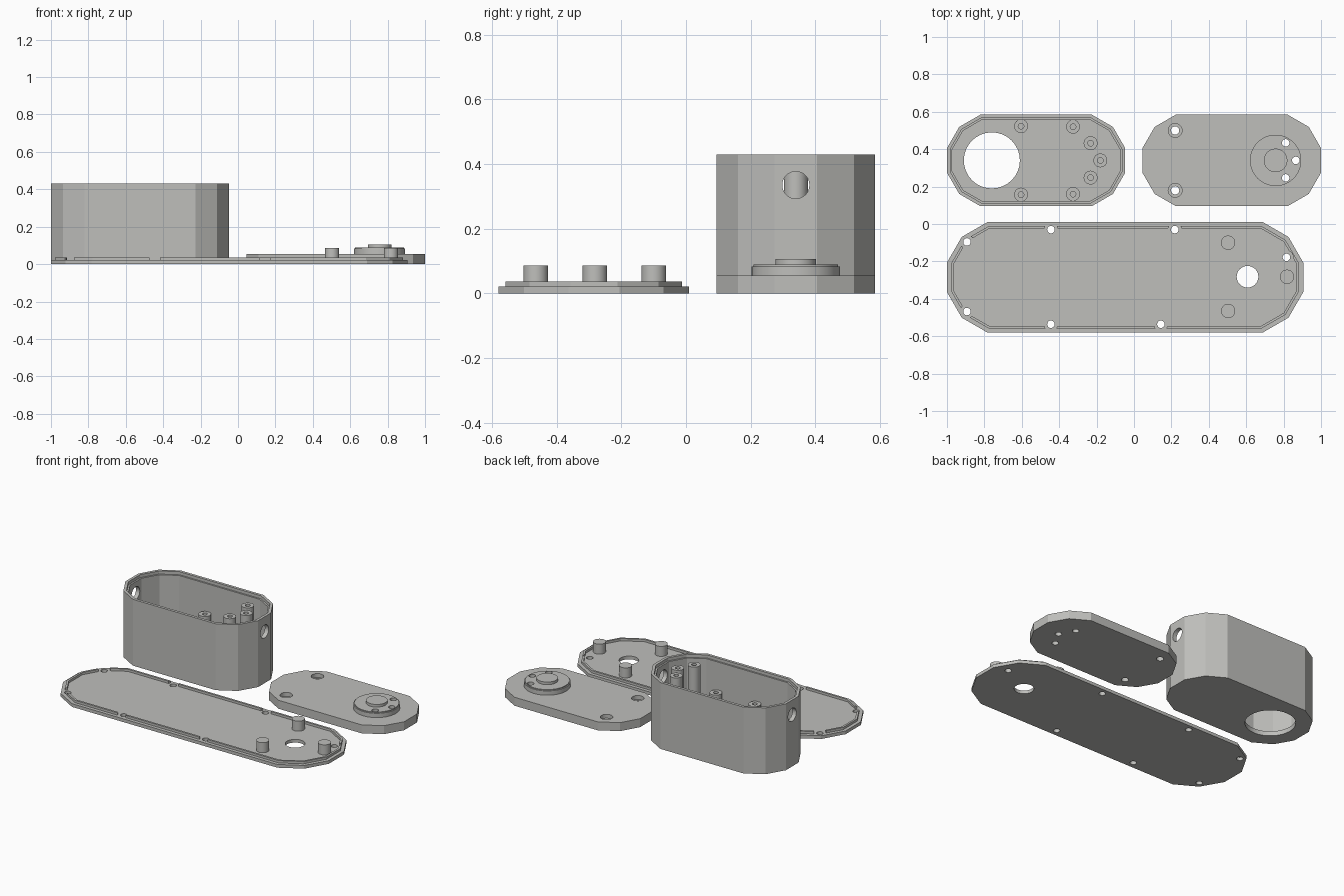
import bpy, bmesh, math

if "Cube" in bpy.data.objects:
    bpy.data.objects.remove(bpy.data.objects["Cube"])

grey = bpy.data.materials.new("grey_plastic")
grey.diffuse_color = (0.52, 0.52, 0.50, 1)
grey.use_nodes = True
grey.node_tree.nodes["Principled BSDF"].inputs["Base Color"].default_value = grey.diffuse_color


def capsule(x0, x1, cy, half, inset=0.0):
    """Long outline whose ends are halves of a 12-sided polygon."""
    r = (half - inset) / math.cos(math.radians(15))
    pts = []
    for cx, start in ((x1 - half, -75), (x0 + half, 105)):
        for i in range(6):
            a = math.radians(start + 30 * i)
            pts.append((cx + r * math.cos(a), cy + r * math.sin(a)))
    return pts


def circle(cx, cy, r, n=32):
    return [(cx + r * math.cos(2 * math.pi * i / n),
             cy + r * math.sin(2 * math.pi * i / n)) for i in range(n)]


def prism(name, pts, z0, z1):
    bm = bmesh.new()
    face = bm.faces.new([bm.verts.new((x, y, z0)) for x, y in pts])
    ext = bmesh.ops.extrude_face_region(bm, geom=[face])
    for v in ext["geom"]:
        if isinstance(v, bmesh.types.BMVert):
            v.co.z = z1
    bmesh.ops.recalc_face_normals(bm, faces=bm.faces)
    me = bpy.data.meshes.new(name)
    bm.to_mesh(me)
    bm.free()
    me.materials.append(grey)
    ob = bpy.data.objects.new(name, me)
    bpy.context.collection.objects.link(ob)
    return ob


def boolean(ob, tool, op="DIFFERENCE"):
    """Apply a boolean and remove the helper."""
    mod = ob.modifiers.new("bool", "BOOLEAN")
    mod.operation, mod.object, mod.solver = op, tool, "EXACT"
    bpy.context.view_layer.objects.active = ob
    bpy.ops.object.modifier_apply(modifier=mod.name)
    bpy.data.objects.remove(tool)


def drill(ob, x, y, r, z0, z1):
    boolean(ob, prism("cutter", circle(x, y, r), z0, z1))


def smooth(ob, angle):
    bpy.ops.object.select_all(action="DESELECT")
    ob.select_set(True)
    bpy.context.view_layer.objects.active = ob
    bpy.ops.object.shade_smooth_by_angle(angle=math.radians(angle))


# Open box with a stepped rim
CY, HALF = 0.34, 0.245
BOX = (-1.0, -0.047, CY, HALF)
box = prism("box", capsule(*BOX), 0, 0.43)
boolean(box, prism("cutter", capsule(*BOX, 0.028), 0.03, 0.5))
boolean(box, prism("cutter", capsule(*BOX, 0.018), 0.41, 0.5))
drill(box, -0.76, CY, 0.15, -0.1, 0.1)

# Cable hole through both end walls
bar = prism("cutter", circle(0, 0, 0.042), -1.2, 1.2)
bar.rotation_euler = (0, math.pi / 2, 0)
bar.location = (0, CY, 0.335)
bpy.context.view_layer.update()
boolean(box, bar)
smooth(box, 25)

# Hollow screw posts inside the box: four short, three tall
posts = [(-0.604, 0.183, 0.23), (-0.604, -0.183, 0.23),
         (-0.326, 0.18, 0.23), (-0.326, -0.18, 0.23),
         (-0.232, 0.092, 0.42), (-0.232, -0.092, 0.42), (-0.18, 0, 0.42)]
for i, (x, dy, top) in enumerate(posts):
    post = prism(f"box_post_{i + 1}", circle(x, CY + dy, 0.037), 0.02, top)
    drill(post, x, CY + dy, 0.015, 0.05, 0.6)
    smooth(post, 30)

# Small lid with a round stepped boss
lid = prism("lid", capsule(0.045, 1.0, CY, HALF), 0, 0.055)
BX = 0.757
boolean(lid, prism("boss", circle(BX, CY, 0.137, 48), 0.03, 0.083), "UNION")
boolean(lid, prism("boss", circle(BX, CY, 0.131, 48), 0.07, 0.089), "UNION")
boolean(lid, prism("boss", circle(BX, CY, 0.063, 48), 0.07, 0.106), "UNION")
for a in (-60, 0, 60):
    a = math.radians(a)
    drill(lid, BX + 0.108 * math.cos(a), CY + 0.108 * math.sin(a), 0.02, -0.1, 0.2)
for dy in (-0.16, 0.16):
    drill(lid, 0.22, CY + dy, 0.037, 0.03, 0.2)
    drill(lid, 0.22, CY + dy, 0.022, -0.1, 0.2)
smooth(lid, 25)

# Long base plate with an interrupted locating ridge
PY = -0.285
PLATE = (-1.0, 0.905, PY, 0.295)
plate = prism("base_plate", capsule(*PLATE), 0, 0.021)
ridge = prism("base_ridge", capsule(*PLATE, 0.022), 0.01, 0.036)
boolean(ridge, prism("cutter", capsule(*PLATE, 0.035), -0.1, 0.2))
holes = [(-0.893, -0.096), (-0.893, -0.468), (-0.444, -0.03), (-0.444, -0.536),
         (0.218, -0.03), (0.144, -0.536), (0.815, -0.178)]
for x, y in holes:
    drill(plate, x, y, 0.02, -0.1, 0.2)
    drill(ridge, x, y, 0.036, -0.1, 0.2)
drill(plate, 0.607, -0.282, 0.058, -0.1, 0.2)
smooth(plate, 25)

# Solid pegs on the base plate
for i, (x, y) in enumerate([(0.503, -0.1), (0.503, -0.465), (0.818, -0.282)]):
    smooth(prism(f"base_peg_{i + 1}", circle(x, y, 0.038), 0.015, 0.086), 30)
